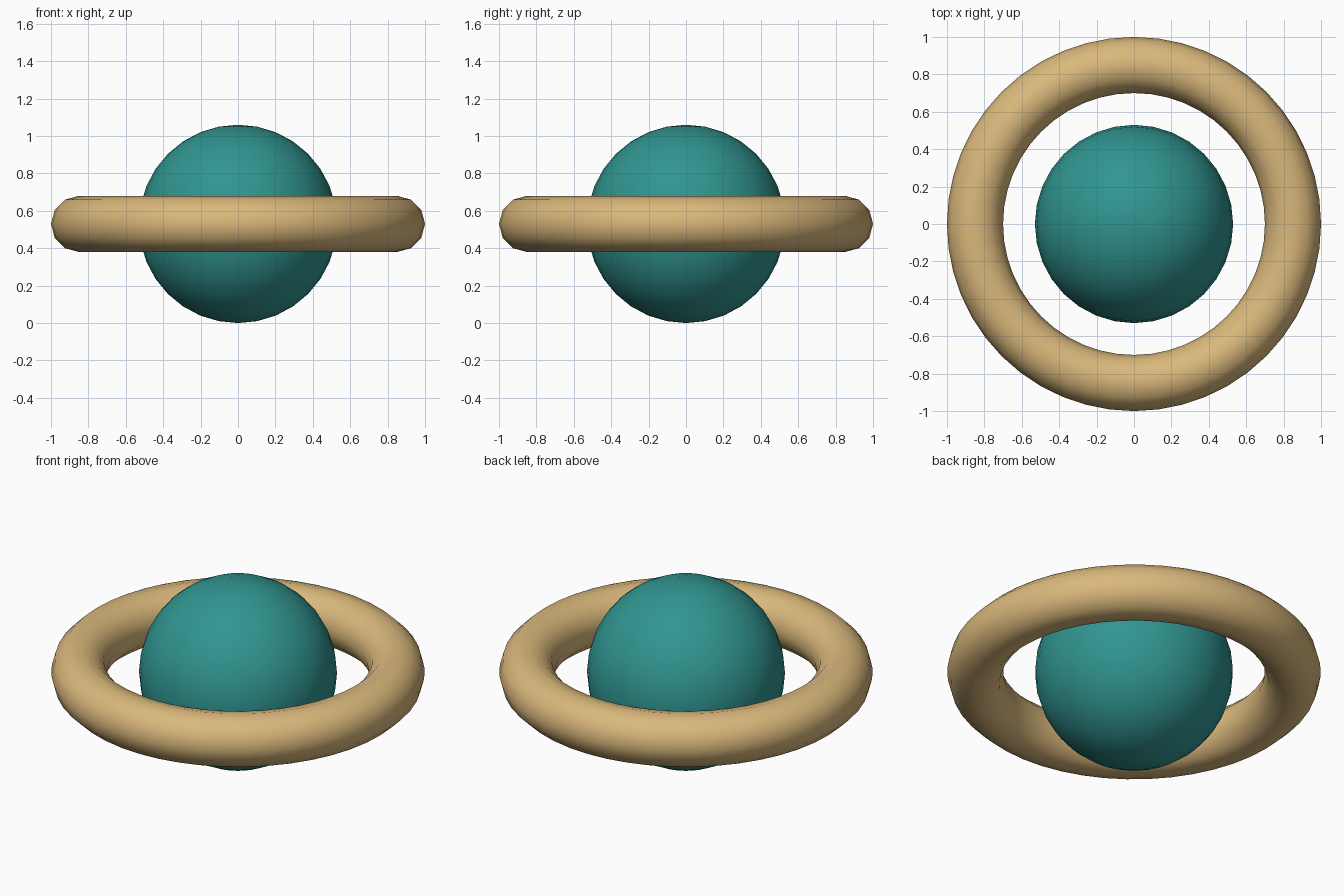
import bpy

if "Cube" in bpy.data.objects:
    bpy.data.objects.remove(bpy.data.objects["Cube"])

R = 0.53  # ball radius, also the centre height


def finish(name, color):
    obj = bpy.context.object
    obj.name = name
    bpy.ops.object.shade_smooth()
    mat = bpy.data.materials.new(name + "_colour")
    mat.diffuse_color = color
    mat.use_nodes = True
    mat.node_tree.nodes["Principled BSDF"].inputs["Base Color"].default_value = mat.diffuse_color
    obj.data.materials.append(mat)


# Central ball
bpy.ops.mesh.primitive_uv_sphere_add(segments=32, ring_count=16, radius=R, location=(0, 0, R))
finish("ball", (0.03, 0.30, 0.28, 1))

# Ring around the ball
bpy.ops.mesh.primitive_torus_add(major_radius=0.85, minor_radius=0.15, major_segments=48,
                                 minor_segments=12, location=(0, 0, R))
finish("ring", (0.70, 0.48, 0.20, 1))
